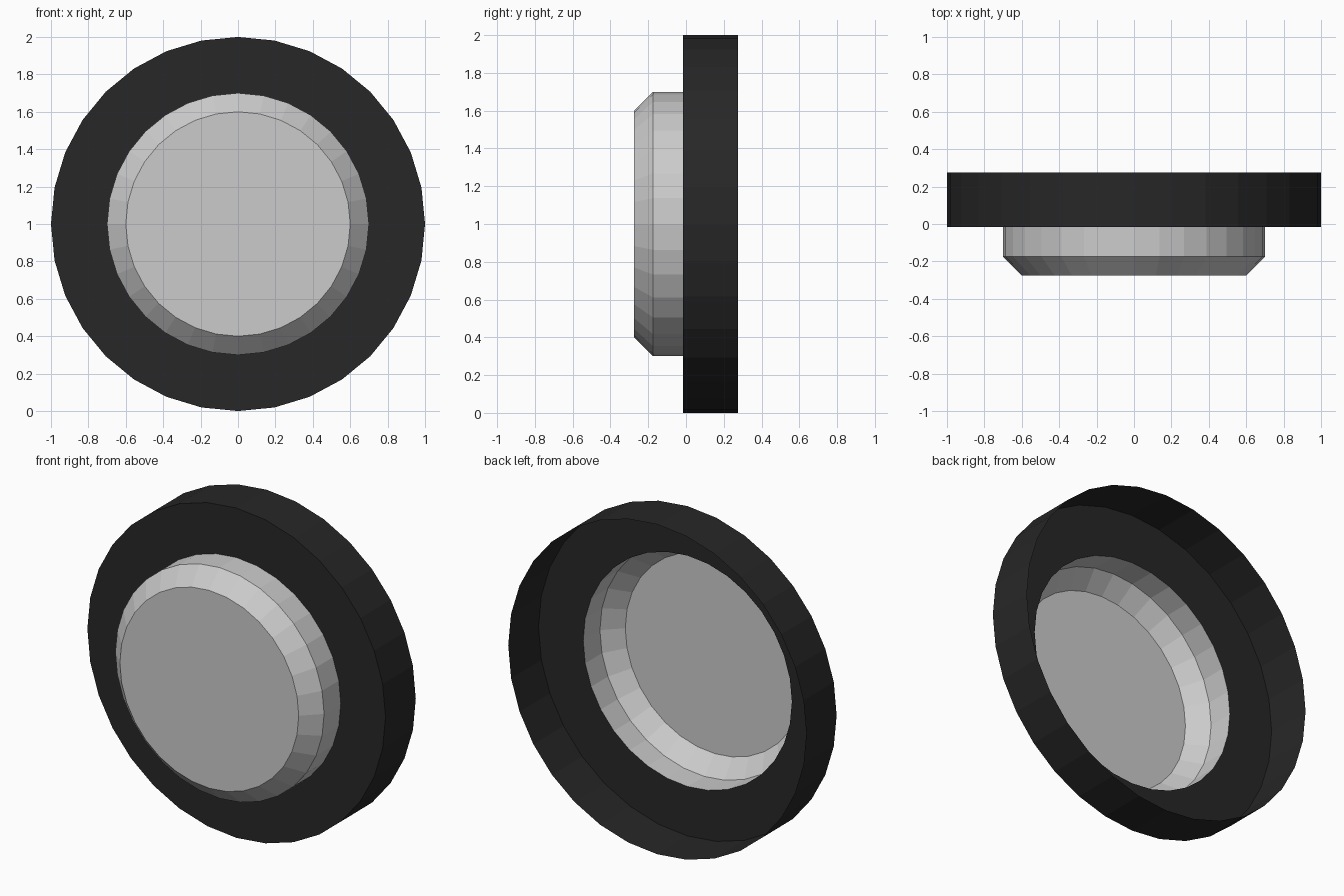
import bpy, bmesh, math

if "Cube" in bpy.data.objects:
    bpy.data.objects.remove(bpy.data.objects["Cube"])

SIDES = 32
CENTRE_Z = 1.0


def lathe(name, profile, cap=False, colour=None):
    """Spin (radius, y) profile around the y axis; optionally close the last ring."""
    bm = bmesh.new()
    rings = []
    for r, y in profile:
        rings.append([bm.verts.new((r * math.sin(2 * math.pi * i / SIDES), y,
                                    CENTRE_Z + r * math.cos(2 * math.pi * i / SIDES)))
                      for i in range(SIDES)])
    for a, b in zip(rings, rings[1:]):
        for i in range(SIDES):
            j = (i + 1) % SIDES
            bm.faces.new((a[i], b[i], b[j], a[j]))
    if cap:
        bm.faces.new(rings[-1])
    # Make every normal point outward / to the front
    bm.normal_update()
    for f in bm.faces:
        c = f.calc_center_median()
        if f.normal.x * c.x + f.normal.z * (c.z - CENTRE_Z) - f.normal.y < 0:
            f.normal_flip()
    mesh = bpy.data.meshes.new(name)
    bm.to_mesh(mesh)
    bm.free()
    obj = bpy.data.objects.new(name, mesh)
    bpy.context.collection.objects.link(obj)
    if colour:
        mat = bpy.data.materials.new(name + "_colour")
        mat.diffuse_color = colour
        mat.use_nodes = True
        mat.node_tree.nodes["Principled BSDF"].inputs["Base Color"].default_value = mat.diffuse_color
        mesh.materials.append(mat)
    return obj


# Tyre: tread and front sidewall, open at the back
lathe("tyre", [(1.0, 0.275), (1.0, -0.015), (0.7, -0.015)],
      colour=(0.02, 0.02, 0.02, 1))

# Hub: protruding bevelled cap, hollow behind
lathe("hub", [(0.7, -0.015), (0.7, -0.175), (0.6, -0.275)], cap=True)
